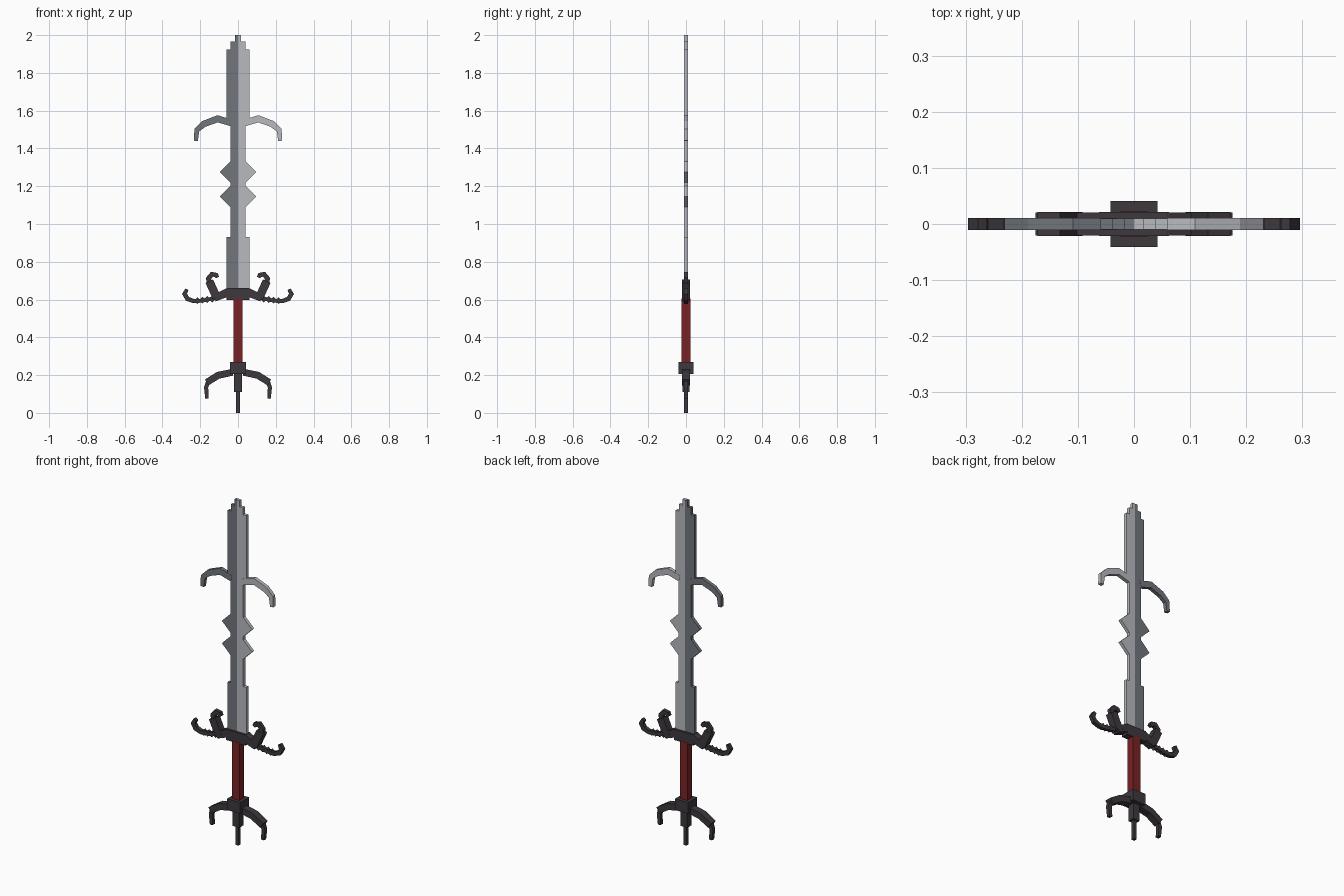
import bpy, bmesh
from mathutils import Vector, Matrix

cube = bpy.data.objects.get("Cube")
if cube:
    bpy.data.objects.remove(cube)


def material(name, rgb):
    m = bpy.data.materials.new(name)
    m.use_nodes = True
    m.diffuse_color = (*rgb, 1)
    m.node_tree.nodes["Principled BSDF"].inputs["Base Color"].default_value = (*rgb, 1)
    return m


SILVER = material("light silver", (0.48, 0.49, 0.52))
STEEL = material("dark steel", (0.165, 0.18, 0.2))
RED = material("dark red leather", (0.19, 0.016, 0.018))
IRON = material("charcoal iron", (0.047, 0.04, 0.048))


def prism(bm, outline, depth):
    """Extrude an x-z outline to plus and minus depth in y."""
    front = [bm.verts.new((x, -depth, z)) for x, z in outline]
    back = [bm.verts.new((x, depth, z)) for x, z in outline]
    bm.faces.new(front)
    bm.faces.new(back[::-1])
    for i in range(len(front)):
        j = (i + 1) % len(front)
        bm.faces.new((front[j], front[i], back[i], back[j]))


def ribbon(points, widths):
    """Outline of a mitred bar that follows the points."""
    pts = [Vector(p) for p in points]
    left, right = [], []
    for i, p in enumerate(pts):
        a = (p - pts[i - 1]).normalized() if i else None
        b = (pts[i + 1] - p).normalized() if i + 1 < len(pts) else None
        t = ((a or b) + (b or a)).normalized()
        n = Vector((-t.y, t.x))
        h = widths[i] / 2 / max(t.dot(a or b), 0.5)
        left.append(p + n * h)
        right.append(p - n * h)
    return left + right[::-1]


def finish(bm, name, mats):
    """Make the object; a second material goes on the -x side."""
    bmesh.ops.recalc_face_normals(bm, faces=bm.faces)
    for f in bm.faces:
        f.material_index = int(len(mats) > 1 and f.calc_center_median().x < 0)
    mesh = bpy.data.meshes.new(name)
    bm.to_mesh(mesh)
    bm.free()
    for m in mats:
        mesh.materials.append(m)
    obj = bpy.data.objects.new(name, mesh)
    bpy.context.collection.objects.link(obj)


def mirrored(name, outlines, depth, mats):
    """Prisms on +x copied to -x, welded open along the middle."""
    bm = bmesh.new()
    for o in outlines:
        prism(bm, o, depth)
    inner = [f for f in bm.faces if all(abs(v.co.x) < 1e-5 for v in f.verts)]
    bmesh.ops.delete(bm, geom=inner, context="FACES_ONLY")
    dup = bmesh.ops.duplicate(bm, geom=bm.verts[:] + bm.edges[:] + bm.faces[:])["geom"]
    bmesh.ops.transform(bm, matrix=Matrix.Scale(-1, 4, (1, 0, 0)),
                        verts=[g for g in dup if isinstance(g, bmesh.types.BMVert)])
    bmesh.ops.remove_doubles(bm, verts=bm.verts, dist=1e-5)
    finish(bm, name, mats)


def block(name, half_x, half_y, z0, z1, mat):
    bm = bmesh.new()
    prism(bm, [(-half_x, z0), (half_x, z0), (half_x, z1), (-half_x, z1)], half_y)
    finish(bm, name, [mat])


# Blade: stepped tip, narrow waist with two teeth on each edge, wide base
blade = [(0, 0.64), (0.06, 0.64), (0.06, 0.93), (0.04, 0.93)]
for z in (1.145, 1.275):
    blade += [(0.04, z - 0.056), (0.097, z), (0.04, z + 0.056)]
blade += [(0.04, 1.545), (0.06, 1.545), (0.06, 1.925), (0.039, 1.925),
          (0.039, 1.965), (0.017, 1.965), (0.017, 2.0), (0, 2.0)]
mirrored("blade", [blade], 0.0095, [SILVER, STEEL])

# Hooked side prongs of the blade
prong = [(0.035, 1.535), (0.108, 1.557), (0.18, 1.53), (0.218, 1.497), (0.223, 1.44)]
mirrored("blade_prongs", [ribbon(prong, [0.035, 0.036, 0.034, 0.027, 0.02])],
         0.0105, [SILVER, STEEL])

# Cross guard: centre, sloping arms and upright claws
block("guard_centre", 0.062, 0.021, 0.598, 0.66, IRON)
arm = ribbon([(0.05, 0.64), (0.125, 0.607)], [0.045, 0.036])
claw = ribbon([(0.112, 0.609), (0.152, 0.697)], [0.044, 0.044])
mirrored("guard_arms", [arm], 0.0205, [IRON])
mirrored("guard_claws", [claw], 0.021, [IRON])
hook = [(0.152, 0.69), (0.156, 0.712), (0.138, 0.734), (0.115, 0.73), (0.108, 0.717)]
mirrored("claw_hooks", [ribbon(hook, [0.028, 0.026, 0.024, 0.022, 0.018])], 0.0105, [IRON])

# Notched outer arms that end in upturned hooks
outer = [(0.11, 0.61), (0.15, 0.602), (0.19, 0.594), (0.235, 0.592),
         (0.268, 0.604), (0.283, 0.63), (0.27, 0.655)]
mirrored("guard_outer_hooks", [ribbon(outer, [0.02, 0.02, 0.02, 0.022, 0.024, 0.023, 0.018])],
         0.0105, [IRON])
notches = []
for i in range(4):
    x, z, r = 0.137 + 0.026 * i, 0.603 - 0.003 * i, 0.018
    notches.append([(x - r, z), (x, z - r), (x + r, z), (x, z + r)])
mirrored("guard_notches", notches, 0.01, [IRON])

# Grip and pommel
block("grip", 0.024, 0.0225, 0.26, 0.605, RED)
block("pommel_block", 0.042, 0.041, 0.205, 0.27, IRON)
block("pommel_stem", 0.021, 0.019, 0.11, 0.21, IRON)
block("pommel_spike", 0.0095, 0.0095, 0, 0.115, IRON)

# Curved pommel arms with thin downward tips
crescent = [(0.03, 0.215), (0.105, 0.199), (0.166, 0.161)]
mirrored("pommel_arms", [ribbon(crescent, [0.036, 0.037, 0.036])], 0.0205, [IRON])
tip = [(0.158, 0.168), (0.169, 0.135), (0.164, 0.075)]
mirrored("pommel_arm_tips", [ribbon(tip, [0.022, 0.022, 0.018])], 0.0105, [IRON])
